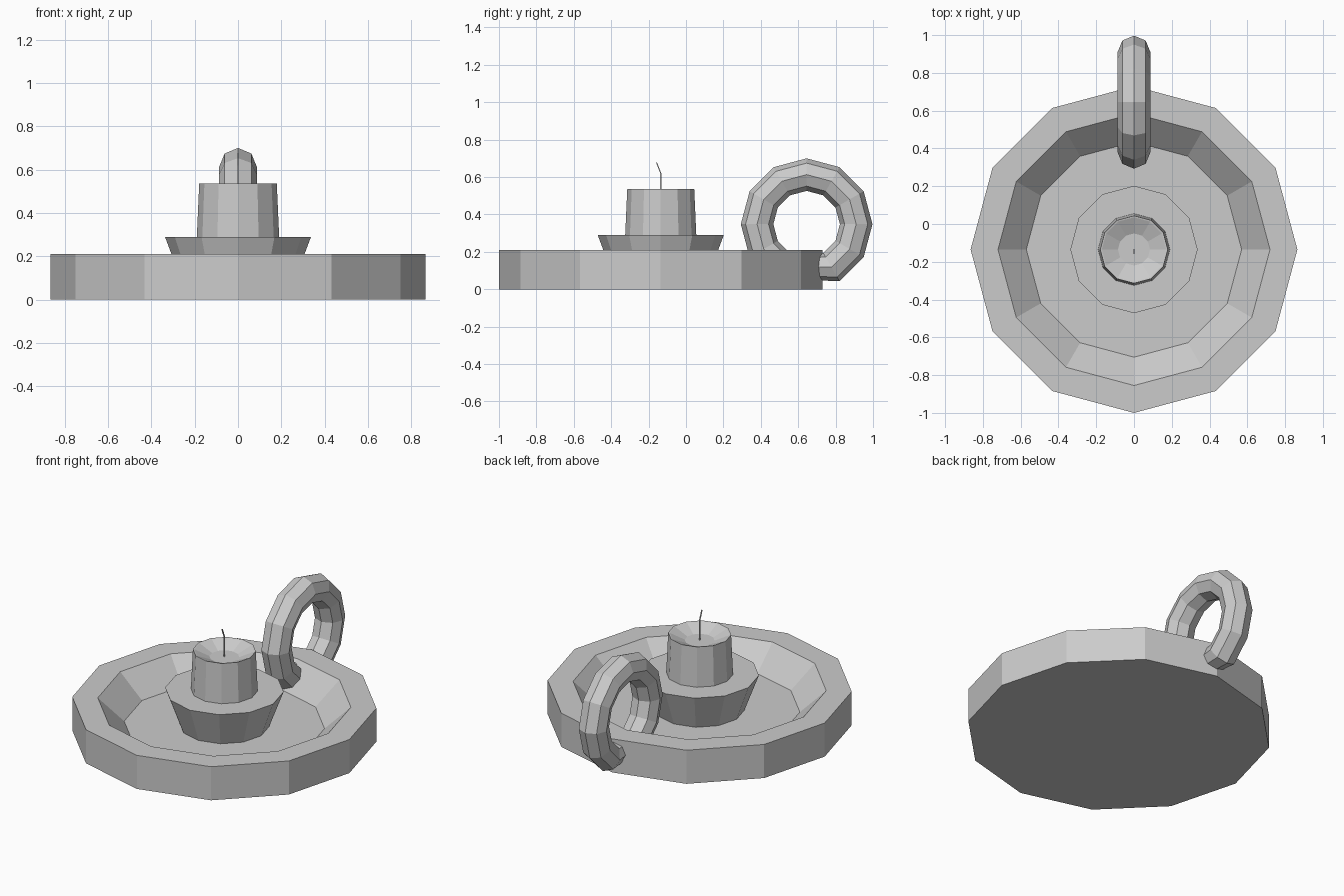
import bpy, math
from mathutils import Vector

if "Cube" in bpy.data.objects:
    bpy.data.objects.remove(bpy.data.objects["Cube"])

CY = -0.135  # centre of the dish in y


def make_object(name, verts, faces):
    mesh = bpy.data.meshes.new(name)
    mesh.from_pydata(verts, [], faces)
    mesh.update()
    obj = bpy.data.objects.new(name, mesh)
    bpy.context.collection.objects.link(obj)
    return obj


def bridge(rings, n, closed=False):
    """Quads joining consecutive rings of n vertices."""
    last = rings if closed else rings - 1
    return [(i * n + j, i * n + (j + 1) % n,
             (i + 1) % rings * n + (j + 1) % n, (i + 1) % rings * n + j)
            for i in range(last) for j in range(n)]


def lathe(name, profile, n=12):
    """Revolve (radius, z) points, bottom to top, capping both ends."""
    verts = [(r * math.cos(2 * math.pi * j / n),
              CY + r * math.sin(2 * math.pi * j / n), z)
             for r, z in profile for j in range(n)]
    k = len(profile)
    faces = bridge(k, n)
    faces.append(tuple(reversed(range(n))))
    faces.append(tuple(range((k - 1) * n, k * n)))
    return make_object(name, verts, faces)


# Dish with wide flat rim and sloped inner wall
lathe("dish", [(0.865, 0), (0.865, 0.21), (0.72, 0.21), (0.57, 0.07)])

# Flared candle socket
lathe("candle_socket", [(0.255, 0.07), (0.337, 0.29)])

# Candle with melted hollow on top
lathe("candle", [(0.19, 0.29), (0.179, 0.537), (0.17, 0.535), (0.085, 0.497)])

# Bent wick
path = [(CY, 0.49), (CY, 0.62), (CY - 0.022, 0.677)]
w = 0.003
wick_verts = [(x, y + d, z) for y, z in path
              for x, d in ((-w, -w), (w, -w), (w, w), (-w, w))]
make_object("wick", wick_verts, bridge(3, 4) + [(3, 2, 1, 0), (8, 9, 10, 11)])

# Ring handle: 12 x 8 torus whose bottom ring is tucked into the dish wall
verts = []
centre = Vector((0, 0.645, 0.348))
for i in range(12):
    a = math.radians(30 * i)
    out = Vector((0, math.cos(a), math.sin(a)))
    pos, r = centre + out * 0.265, 0.087
    if i == 9:
        pos, r = Vector((0, 0.645, 0.12)), 0.07
    for j in range(8):
        b = math.pi * j / 4
        verts.append(pos + out * r * math.cos(b) + Vector((r * math.sin(b), 0, 0)))
faces = [tuple(reversed(f)) for f in bridge(12, 8, closed=True)]
make_object("ring_handle", verts, [tuple(reversed(f)) for f in faces])
